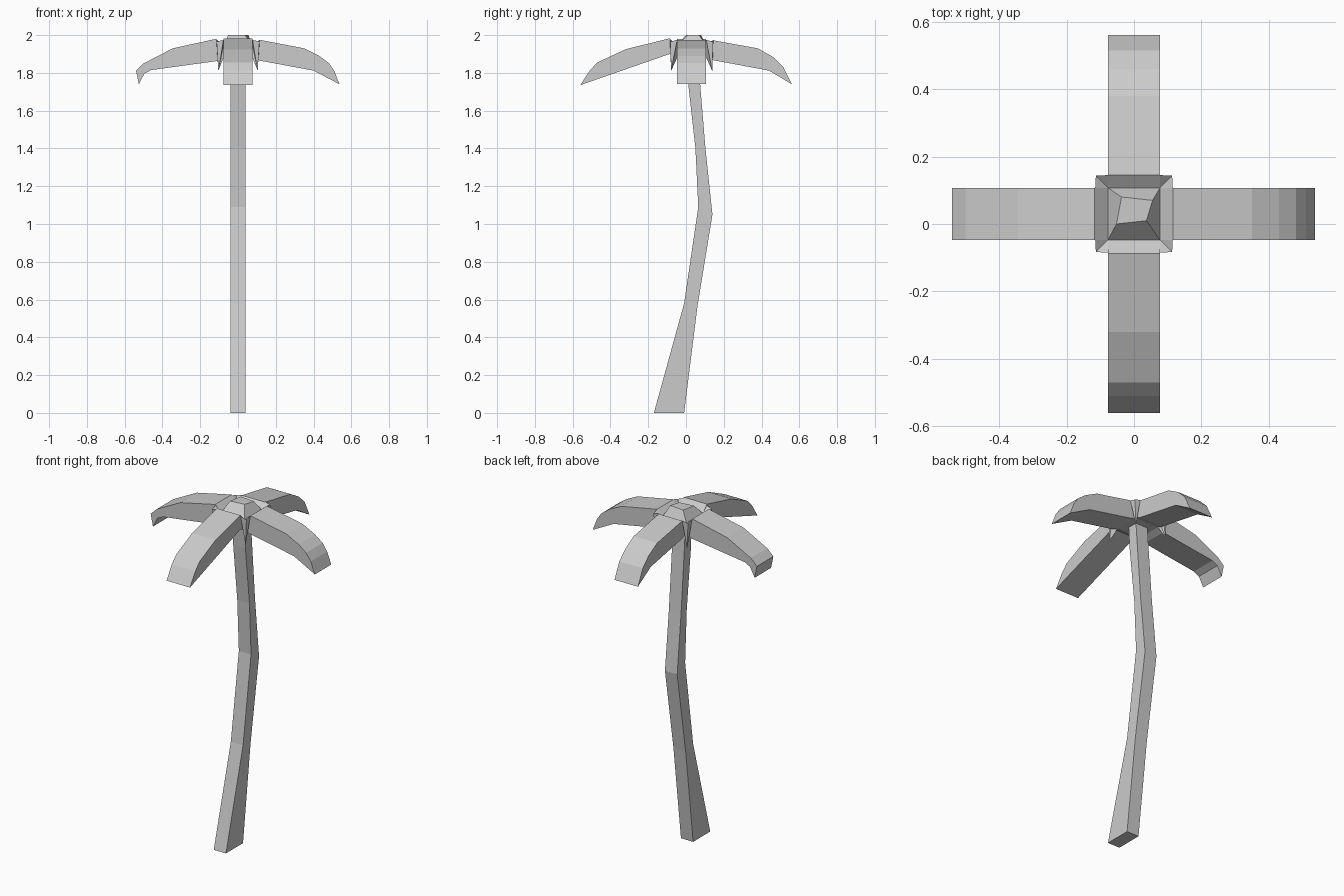
import bpy, bmesh

if "Cube" in bpy.data.objects:
    bpy.data.objects.remove(bpy.data.objects["Cube"])

CY = 0.03      # crown centre in y
H = 0.077      # half width of fronds and hub
VALLEY, UNDER = 1.945, 1.88


def make(name, verts, faces):
    bm = bmesh.new()
    vs = [bm.verts.new(v) for v in verts]
    for f in faces:
        bm.faces.new([vs[i] for i in f])
    bmesh.ops.recalc_face_normals(bm, faces=bm.faces)
    me = bpy.data.meshes.new(name)
    bm.to_mesh(me)
    bm.free()
    ob = bpy.data.objects.new(name, me)
    bpy.context.collection.objects.link(ob)
    return ob


def prism(name, profile, axis, lo, hi):
    """Extrude a (horizontal, z) profile along 'x' or 'y' from lo to hi."""
    n = len(profile)
    verts = [(w, h, z) if axis == 'x' else (h, w, z)
             for w in (lo, hi) for h, z in profile]
    faces = [range(n), range(n, 2 * n)]
    faces += [(i, (i + 1) % n, n + (i + 1) % n, n + i) for i in range(n)]
    return make(name, verts, faces)


# Bent trunk
prism("trunk", [(-0.17, 0), (-0.01, 0), (0.06, 0.56), (0.14, 1.05), (0.103, 1.4),
                (0.075, 1.74), (0.06, 1.93), (0.0, 1.93), (0.012, 1.74),
                (0.05, 1.4), (0.065, 1.09), (-0.01, 0.58)], 'x', -0.04, 0.04)

# Four drooping fronds, each starting on the hub side and rising over its rim
prism("frond_right", [(H, VALLEY), (0.115, 1.975), (0.35, 1.93), (0.43, 1.89),
                      (0.48, 1.853), (0.51, 1.81), (0.537, 1.74), (0.4, 1.812),
                      (0.115, 1.865), (H, UNDER)], 'y', CY - H, CY + H)
prism("frond_left", [(-H, VALLEY), (-0.117, 1.98), (-0.345, 1.93), (-0.5, 1.85),
                     (-0.54, 1.812), (-0.525, 1.74), (-0.495, 1.797), (-0.46, 1.815),
                     (-0.115, 1.862), (-H, UNDER)], 'y', CY - H, CY + H)
prism("frond_back", [(CY + H, VALLEY), (0.145, 1.972), (0.38, 1.93), (0.46, 1.885),
                     (0.515, 1.832), (0.56, 1.74), (0.44, 1.812), (0.145, 1.867),
                     (CY + H, UNDER)], 'x', -H, H)
prism("frond_front", [(CY - H, VALLEY), (-0.087, 1.983), (-0.32, 1.925), (-0.47, 1.855),
                      (-0.51, 1.812), (-0.56, 1.735), (-0.087, 1.9),
                      (CY - H, UNDER)], 'x', -H, H)

# Hub with a small skewed bud on top
ring = [(-H, CY - H), (H, CY - H), (H, CY + H), (-H, CY + H)]
bud = [(-0.052, -0.0), (0.037, 0.01), (0.055, 0.07), (-0.037, 0.08)]
verts = [(x, y, UNDER) for x, y in ring] + [(x, y, VALLEY) for x, y in ring]
verts += [(x, y, 2.0) for x, y in bud]
faces = [(0, 1, 2, 3), (8, 9, 10, 11)]
for b in (0, 4):
    faces += [(b + i, b + (i + 1) % 4, b + 4 + (i + 1) % 4, b + 4 + i) for i in range(4)]
make("hub", verts, faces)

# Pointed leaf stubs hanging in the four corners between the fronds
for sx in (-1, 1):
    for sy in (-1, 1):
        def p(a, b, z):
            return (sx * a, CY + sy * b, z)
        make("corner_stub", [p(H, H, VALLEY), p(0.115, H, 1.975), p(0.113, 0.113, 1.965),
                             p(H, 0.115, 1.975), p(0.104, 0.109, 1.81), p(H, H, UNDER)],
             [(0, 1, 2), (0, 2, 3), (1, 2, 4), (2, 3, 4),
              (0, 1, 4, 5), (0, 3, 4, 5)])
